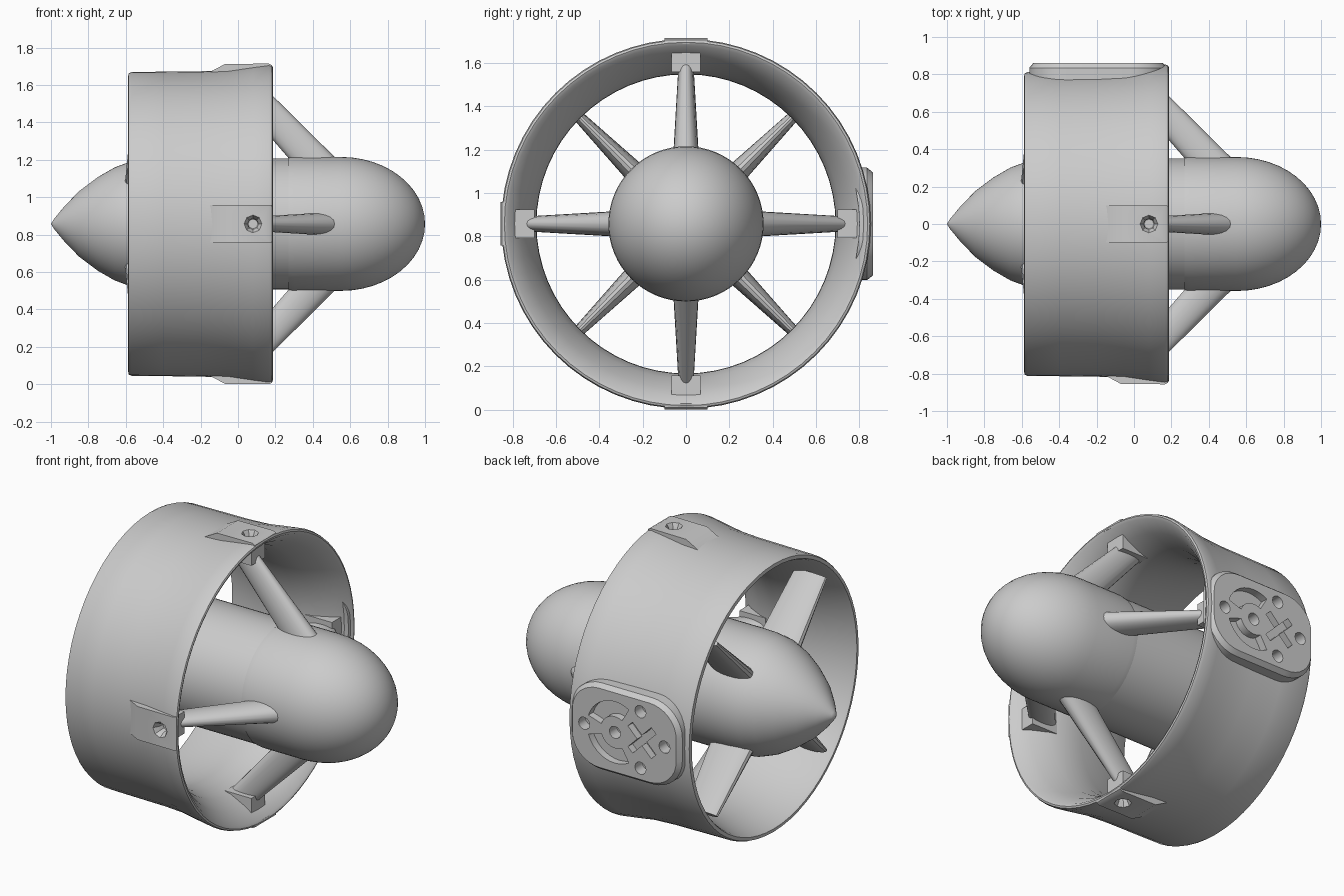
import bpy, bmesh
from math import sin, cos, pi, radians, sqrt

if "Cube" in bpy.data.objects:
    bpy.data.objects.remove(bpy.data.objects["Cube"])

ZC = 0.857  # height of the main axis


def finish(name, bm, angle=32):
    bmesh.ops.remove_doubles(bm, verts=bm.verts, dist=1e-5)
    bmesh.ops.recalc_face_normals(bm, faces=bm.faces)
    me = bpy.data.meshes.new(name)
    bm.to_mesh(me)
    bm.free()
    ob = bpy.data.objects.new(name, me)
    bpy.context.collection.objects.link(ob)
    smooth(ob, angle)
    return ob


def smooth(ob, angle=32):
    bpy.ops.object.select_all(action='DESELECT')
    ob.select_set(True)
    bpy.context.view_layer.objects.active = ob
    bpy.ops.object.shade_smooth_by_angle(angle=radians(angle))


def add_loft(bm, rings):
    """Skin a list of equal-length point rings and cap both ends."""
    vs = [[bm.verts.new(p) for p in ring] for ring in rings]
    n = len(vs[0])
    for a, b in zip(vs, vs[1:]):
        for i in range(n):
            j = (i + 1) % n
            bm.faces.new((a[i], a[j], b[j], b[i]))
    bm.faces.new(vs[0])
    bm.faces.new(vs[-1])


def loft(name, rings):
    bm = bmesh.new()
    add_loft(bm, rings)
    return finish(name, bm)


def lathe(name, profile, closed, seg=64):
    """Revolve (x, radius) points around the main axis."""
    bm = bmesh.new()
    vs = [[bm.verts.new((x, r * cos(2 * pi * k / seg), ZC + r * sin(2 * pi * k / seg)))
           for x, r in profile] for k in range(seg)]
    m = len(profile)
    for k in range(seg):
        a, b = vs[k], vs[(k + 1) % seg]
        for i in range(m if closed else m - 1):
            j = (i + 1) % m
            bm.faces.new((a[i], a[j], b[j], b[i]))
    return finish(name, bm)


def polar(x, t, r, deg):
    """Axial x, sideways t, outward r, at an angle around the axis."""
    a = radians(deg)
    return (x, r * cos(a) - t * sin(a), ZC + r * sin(a) + t * cos(a))


def cut(ob, cutter):
    mod = ob.modifiers.new("cut", 'BOOLEAN')
    mod.operation = 'DIFFERENCE'
    mod.solver = 'EXACT'
    mod.object = cutter
    bpy.context.view_layer.objects.active = ob
    bpy.ops.object.modifier_apply(modifier=mod.name)
    smooth(ob)


# Duct ring with a flared rear lip and a narrow throat
duct = lathe("duct", [
    (-0.585, 0.805), (-0.57, 0.812), (-0.4, 0.814), (-0.2, 0.816), (-0.05, 0.823),
    (0.08, 0.842), (0.165, 0.853), (0.182, 0.848), (0.186, 0.838), (0.178, 0.822),
    (0.1, 0.765), (0, 0.715), (-0.1, 0.692), (-0.2, 0.69), (-0.4, 0.725),
    (-0.57, 0.775), (-0.588, 0.785)], True)

# Central pod: pointed nose, body, and a domed tail cap behind a seam
nose = [(-1, 0), (-0.985, 0.025), (-0.93, 0.092), (-0.85, 0.175), (-0.75, 0.25),
        (-0.66, 0.302), (-0.57, 0.335), (-0.48, 0.348), (-0.4, 0.35)]
lathe("pod_body", nose + [(0.272, 0.35), (0.272, 0.3), (0.272, 0)], False)
dome = [(0.55 + 0.45 * sin(i * pi / 24), 0.358 * cos(i * pi / 24)) for i in range(12)]
lathe("tail_cap", [(0.27, 0), (0.27, 0.354), (0.3, 0.358)] + dome + [(1, 0)], False)


def foil(x0, x1, half, r, deg, n=10):
    """Lens-shaped strut section."""
    up = [(x0 + (x1 - x0) * (1 - cos(pi * i / n)) / 2, half * sin(pi * i / n) ** 0.85 if 0 < i < n else 0)
          for i in range(n + 1)]
    pts = up + [(x, -t) for x, t in up[-2:0:-1]]
    return [polar(x, t, r, deg) for x, t in pts]


def box_section(x, half, r0, r1, deg):
    return [polar(x, -half, r0, deg), polar(x, half, r0, deg),
            polar(x, half, r1, deg), polar(x, -half, r1, deg)]


# Swept tail struts with their mounting blocks, and straight nose struts
for i, deg in enumerate((0, 90, 180, 270)):
    loft(f"tail_strut_{i}", [foil(0.315, 0.575, 0.06, 0.30, deg),
                             foil(-0.07, 0.125, 0.034, 0.745, deg)])
    loft(f"strut_block_{i}", [box_section(-0.04, 0.066, 0.70, 0.78, deg),
                              box_section(0.135, 0.066, 0.70, 0.80, deg)])
    loft(f"nose_strut_{i}", [foil(-0.605, -0.335, 0.052, 0.30, deg + 45),
                             foil(-0.575, -0.36, 0.024, 0.735, deg + 45)])

# Raised screw pads on top, front and bottom, with countersunk holes
cutters = bmesh.new()
pads = []
for i, deg in enumerate((90, 180, 270)):
    pads.append(loft(f"screw_pad_{i}", [
        box_section(-0.15, 0.1, 0.78, 0.812, deg), box_section(-0.07, 0.1, 0.79, 0.855, deg),
        box_section(0.165, 0.1, 0.825, 0.857, deg), box_section(0.183, 0.1, 0.83, 0.848, deg)]))
    add_loft(cutters, [[polar(0.08 + rad * cos(k * pi / 4), rad * sin(k * pi / 4), r, deg)
                        for k in range(8)] for rad, r in ((0.055, 0.87), (0.03, 0.825), (0.026, 0.79))])


# Bolt plate on the back: rounded outline with a chamfered rim
def plate_ring(y, inset):
    pts = []
    for cx, cz, start in ((-0.025, 0.07, 0), (-0.36, 0.07, 90), (-0.36, -0.07, 180), (-0.025, -0.07, 270)):
        for k in range(9):
            a = radians(start + k * 11.25)
            pts.append((cx + (0.2 - inset) * cos(a), y, ZC + cz + (0.19 - inset) * sin(a)))
    return pts


plate = loft("bolt_plate", [plate_ring(0.70, 0), plate_ring(0.835, 0), plate_ring(0.862, 0.022)])
bore = lathe("bore_cutter", [(-1, 0), (-1, 0.8), (1, 0.8), (1, 0)], False)
cut(plate, bore)


def pocket(points, depth):
    add_loft(cutters, [[(x, y, ZC + z) for x, z in points] for y in (0.9, 0.862 - depth)])


# Bolt holes, curved pockets around the boss, and a cross pocket
for x, z in ((-0.13, 0), (0.075, 0), (-0.46, 0), (-0.30, 0.17), (-0.30, -0.17)):
    pocket([(x + 0.037 * cos(k * pi / 6), z + 0.037 * sin(k * pi / 6)) for k in range(12)], 0.07)
for s in (1, -1):
    arc = [radians(18 + 102 * k / 10) for k in range(11)]
    pocket([(-0.13 + 0.185 * cos(a), s * 0.185 * sin(a)) for a in arc] +
           [(-0.13 + 0.095 * cos(a), s * 0.095 * sin(a)) for a in arc[::-1]], 0.045)
w, e = 0.022, 0.11
cross = [(w, w), (w, e), (-w, e), (-w, w), (-e, w), (-e, -w),
         (-w, -w), (-w, -e), (w, -e), (w, -w), (e, -w), (e, w)]
pocket([(-0.31 + (a - b) * sqrt(0.5), (a + b) * sqrt(0.5)) for a, b in cross], 0.045)

cutter = finish("hole_cutter", cutters)
for ob in [duct, plate] + pads:
    cut(ob, cutter)
for ob in (bore, cutter):
    bpy.data.objects.remove(ob, do_unlink=True)
